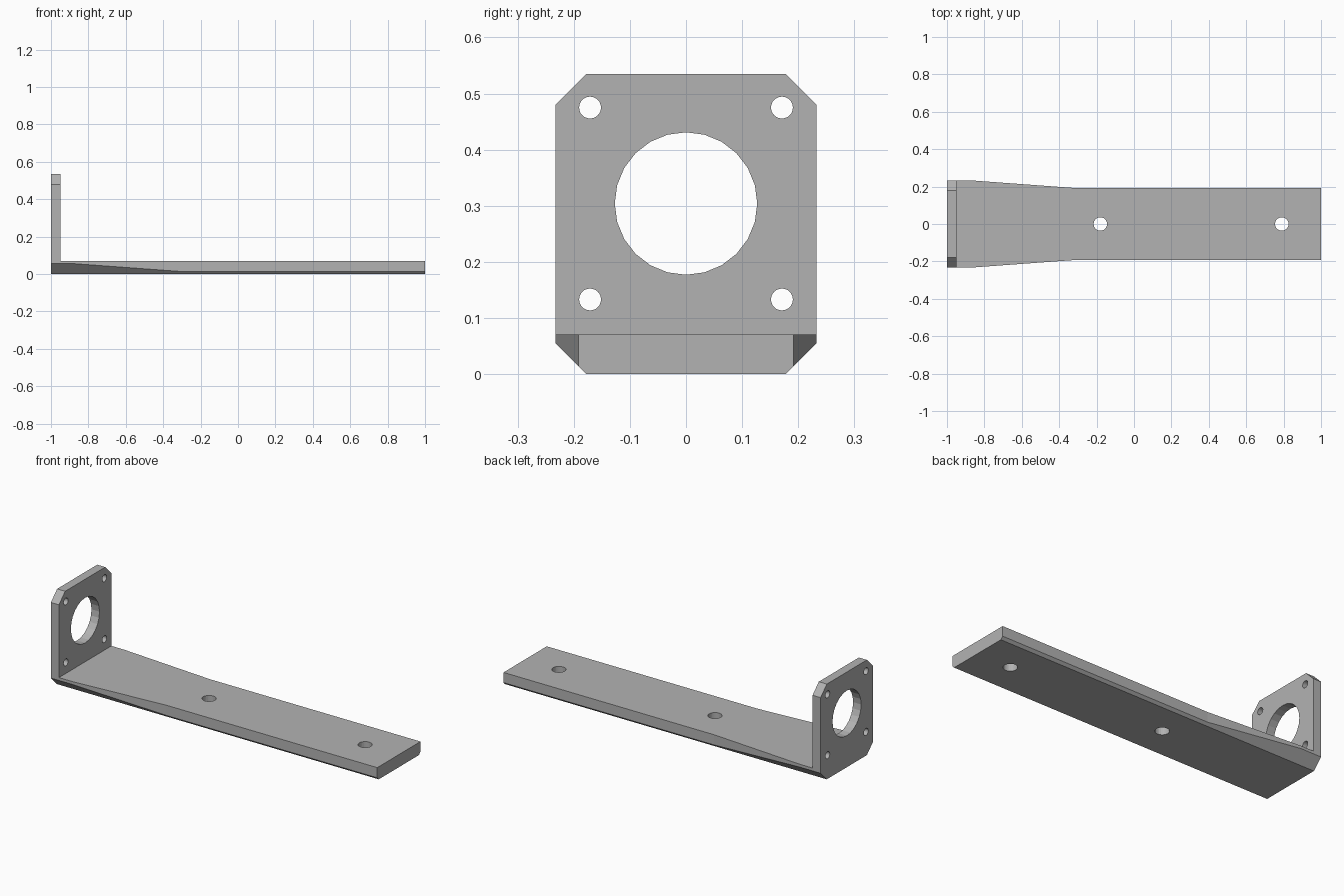
import bpy, bmesh
from math import cos, sin, tau

cube = bpy.data.objects.get("Cube")
if cube:
    bpy.data.objects.remove(cube, do_unlink=True)

metal = bpy.data.materials.new("plain_grey")
metal.use_nodes = True
grey = (0.45, 0.45, 0.45, 1)
metal.diffuse_color = grey
metal.node_tree.nodes["Principled BSDF"].inputs["Base Color"].default_value = grey

FLOOR = 0.178      # half width of the flat underside
WIDE, NARROW = 0.233, 0.192
THICK, TOP = 0.071, 0.535


def loft(name, sections):
    """Skin matching rings of points and cap both ends."""
    bm = bmesh.new()
    rings = [[bm.verts.new(p) for p in s] for s in sections]
    n = len(rings[0])
    for a, b in zip(rings, rings[1:]):
        for i in range(n):
            j = (i + 1) % n
            bm.faces.new((a[i], a[j], b[j], b[i]))
    bm.faces.new(rings[0])
    bm.faces.new(rings[-1])
    bmesh.ops.recalc_face_normals(bm, faces=bm.faces)
    mesh = bpy.data.meshes.new(name)
    bm.to_mesh(mesh)
    bm.free()
    mesh.materials.append(metal)
    obj = bpy.data.objects.new(name, mesh)
    bpy.context.collection.objects.link(obj)
    return obj


def section(x, w, top, corner=0):
    """Half outline with bevelled lower edge, mirrored in y."""
    half = [(FLOOR, 0), (w, w - FLOOR)]
    half += [(w, top - corner), (w - corner, top)] if corner else [(w, top)]
    return [(x, y, z) for y, z in half] + [(x, -y, z) for y, z in reversed(half)]


def hole(axis, a, b, r, sides=24):
    """Cutter along x (a, b = y, z) or along z (a, b = x, y)."""
    ring = [(a + r * cos(tau * i / sides), b + r * sin(tau * i / sides)) for i in range(sides)]
    if axis == "x":
        return loft("hole_cutter", [[(x, u, v) for u, v in ring] for x in (-1.1, -0.9)])
    return loft("hole_cutter", [[(u, v, z) for u, v in ring] for z in (-0.1, 0.2)])


def combine(target, other, operation):
    mod = target.modifiers.new(operation.lower(), "BOOLEAN")
    mod.operation, mod.solver, mod.object = operation, "EXACT", other
    bpy.context.view_layer.objects.active = target
    bpy.ops.object.modifier_apply(modifier=mod.name)
    bpy.data.objects.remove(other, do_unlink=True)


# Upright mounting plate with clipped corners
bracket = loft("bracket", [section(x, WIDE, TOP, WIDE - FLOOR) for x in (-1, -0.95)])

# Long arm tapering from the plate width to the narrow width
arm = loft("arm", [section(x, w, THICK) for x, w in
                   ((-0.95, WIDE), (-0.87, WIDE), (-0.31, NARROW), (1, NARROW))])
combine(bracket, arm, "UNION")

# Central bore and four screw holes in the plate
combine(bracket, hole("x", 0, 0.304, 0.127), "DIFFERENCE")
for y in (-0.171, 0.171):
    for z in (0.133, 0.475):
        combine(bracket, hole("x", y, z, 0.0195), "DIFFERENCE")

# Two fixing holes in the arm
for x in (-0.18, 0.79):
    combine(bracket, hole("z", x, 0, 0.036), "DIFFERENCE")
